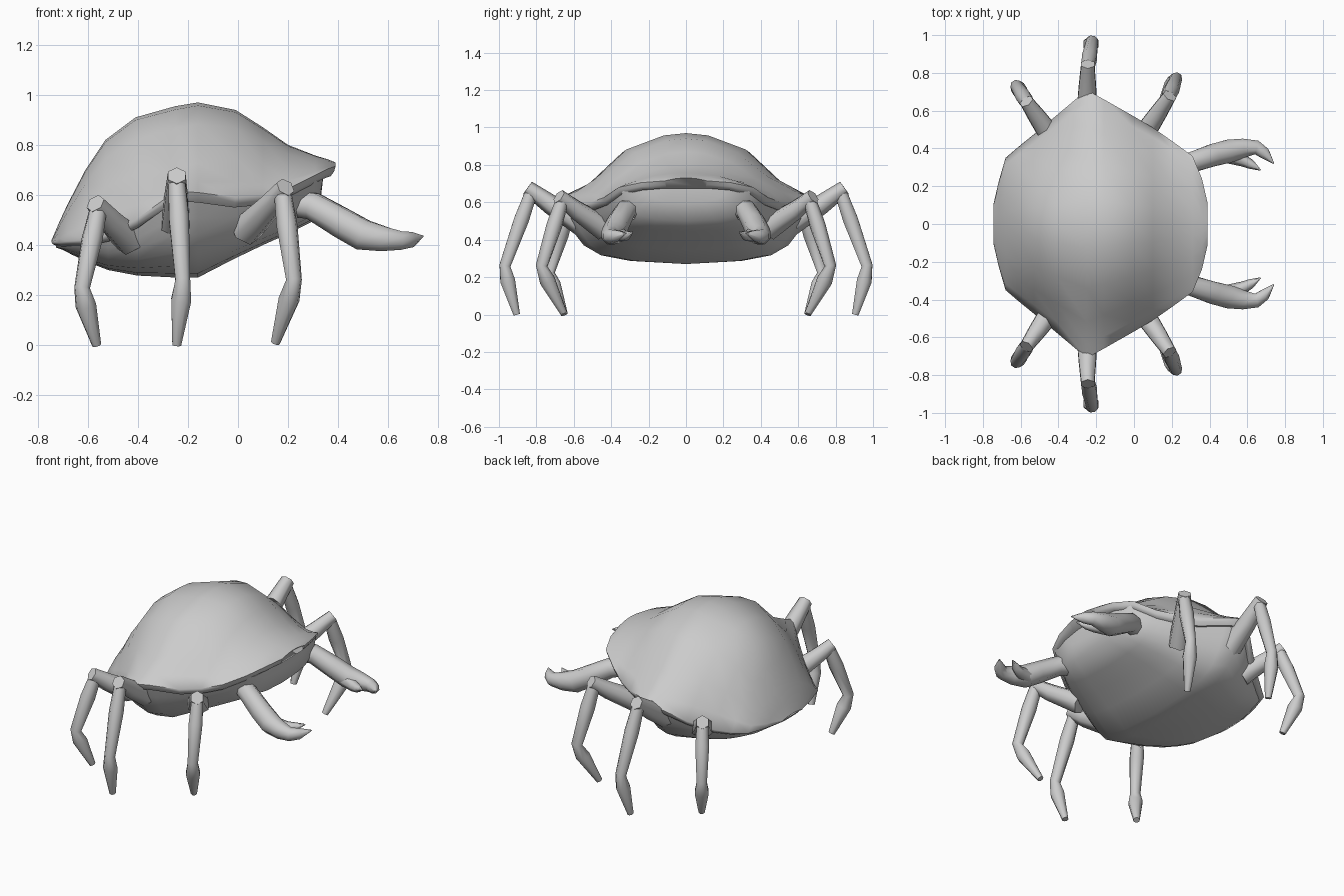
import bpy, bmesh, math
from mathutils import Vector

if "Cube" in bpy.data.objects:
    bpy.data.objects.remove(bpy.data.objects["Cube"])

grey = bpy.data.materials.new("shell_grey")
grey.diffuse_color = (0.6, 0.6, 0.6, 1)
grey.use_nodes = True
grey.node_tree.nodes["Principled BSDF"].inputs["Base Color"].default_value = grey.diffuse_color


def finish(name, bm, angle):
    bmesh.ops.remove_doubles(bm, verts=bm.verts, dist=0.0005)
    bmesh.ops.recalc_face_normals(bm, faces=bm.faces)
    me = bpy.data.meshes.new(name)
    bm.to_mesh(me)
    bm.free()
    me.materials.append(grey)
    ob = bpy.data.objects.new(name, me)
    bpy.context.collection.objects.link(ob)
    bpy.context.view_layer.objects.active = ob
    ob.select_set(True)
    bpy.ops.object.shade_smooth_by_angle(angle=math.radians(angle))
    ob.select_set(False)
    return ob


def loft(bm, rings, closed):
    rows = [[bm.verts.new(p) for p in ring] for ring in rings]
    n = len(rows[0])
    for a, b in zip(rows, rows[1:]):
        for i in range(n if closed else n - 1):
            j = (i + 1) % n
            bm.faces.new((a[i], a[j], b[j], b[i]))
    return rows


def lerp(a, b, t):
    return a + (b - a) * t


# carapace stations: x, half width, rim height, top height, belly height
stations = [
    (-0.745, 0.10, 0.41, 0.42, 0.395), (-0.715, 0.23, 0.41, 0.49, 0.38),
    (-0.68, 0.35, 0.415, 0.565, 0.362), (-0.61, 0.41, 0.42, 0.70, 0.33),
    (-0.53, 0.475, 0.44, 0.82, 0.30), (-0.41, 0.575, 0.50, 0.91, 0.278),
    (-0.25, 0.71, 0.615, 0.955, 0.27), (-0.16, 0.66, 0.61, 0.97, 0.27),
    (-0.01, 0.575, 0.59, 0.94, 0.345), (0.10, 0.51, 0.60, 0.87, 0.40),
    (0.20, 0.44, 0.625, 0.80, 0.445), (0.31, 0.36, 0.68, 0.757, 0.50),
    (0.36, 0.24, 0.705, 0.742, 0.60), (0.39, 0.11, 0.715, 0.73, 0.665),
]
flared = [(1, 0), (0.9, 0.08), (0.73, 0.25), (0.48, 0.74), (0.18, 0.96), (0, 1)]


def mirror_row(half):
    return half + [(x, -y, z) for x, y, z in reversed(half[:-1])]


# domed shell with a rounded lip turned under the rim
rings = []
for x, w, rim, top, _ in stations:
    dome = min(1, max(0, (-0.25 - x) / 0.2)) if x < -0.25 else min(0.85, (x + 0.25) / 0.3)
    lip = lerp(0.014, 0.04, min(1, max(0, (x + 0.75) / 0.5)))
    half = [(lerp(-0.17, x, 0.9), w * 0.88, rim - lip * 0.85),
            (lerp(-0.17, x, 0.965), w * 0.965, rim - lip),
            (lerp(-0.17, x, 0.99), w * 0.99, rim - lip * 0.5)]
    half += [(x, w * t, rim + (top - rim) * lerp(f, 1 - t ** 2.2, dome)) for t, f in flared]
    rings.append(mirror_row(half))
bm = bmesh.new()
rows = loft(bm, rings, False)
for row in (rows[0], rows[-1]):
    bm.faces.new(row)
finish("shell", bm, 60)

# rounded underbody
belly = [(0.95, 0), (0.9, 0.28), (0.85, 0.48), (0.77, 0.7), (0.64, 0.86), (0.42, 0.95), (0, 1)]
rings = []
for x, w, rim, _, low in stations:
    bx = lerp(-0.17, x, 0.97) if x < 0 else min(x, 0.32 + (x - 0.31) * 0.25)
    z0 = rim - 0.012
    rings.append(mirror_row([(bx, w * t, lerp(z0, min(low, z0 - 0.008), f)) for t, f in belly]))
bm = bmesh.new()
rows = loft(bm, rings, False)
for row in (rows[0], rows[-1]):
    bm.faces.new(row)
finish("underbody", bm, 80)


def limb(name, path, side, sides=8, angle=60):
    """Tapered tube through (x, y, z, radius) points, plus its mirrored twin."""
    pts = [Vector(p[:3]) for p in path]
    side = Vector(side).normalized()
    for label, sign in (("left", 1), ("right", -1)):
        bm = bmesh.new()
        rings = []
        for i, p in enumerate(pts):
            t = (pts[min(i + 1, len(pts) - 1)] - pts[max(i - 1, 0)]).normalized()
            u = (side - t * side.dot(t)).normalized()
            v = t.cross(u)
            ring = []
            for s in range(sides):
                a = math.tau * (s + 0.5) / sides
                q = p + (u * math.cos(a) + v * math.sin(a)) * path[i][3]
                ring.append((q.x, q.y * sign, q.z))
            rings.append(ring)
        rows = loft(bm, rings, True)
        bm.faces.new(rows[0])
        bm.faces.new(rows[-1])
        finish(label + "_" + name, bm, angle)


# walking legs: root, elbow, knee, foot
legs = {
    "front_leg": ((0.03, 0.44, 0.46), (0.18, 0.665, 0.61), (0.225, 0.775, 0.25), (0.15, 0.655, 0.01)),
    "middle_leg": ((-0.25, 0.52, 0.46), (-0.245, 0.83, 0.655), (-0.22, 0.972, 0.25), (-0.245, 0.905, 0)),
    "back_leg": ((-0.43, 0.45, 0.42), (-0.56, 0.635, 0.545), (-0.625, 0.735, 0.22), (-0.565, 0.65, 0)),
}
for name, pts in legs.items():
    root, elbow, knee, foot = map(Vector, pts)
    out = elbow - root
    side = Vector((out.y, -out.x, 0))
    mid = root.lerp(elbow, 0.65)
    tip = elbow + out.normalized() * 0.02 + Vector((0, 0, 0.012))
    limb(name + "_upper", [(*root, 0.068), (*mid, 0.053), (*tip, 0.04)], side, 6)
    top = elbow - Vector((0, 0, 0.01))
    limb(name + "_lower", [(*top, 0.036), (*top.lerp(knee, 0.35), 0.043),
                           (*top.lerp(knee, 0.97), 0.032),
                           (*knee.lerp(foot, 0.28), 0.043), (*foot, 0.019)], side, 8)

# claws: arm with hooked outer finger, and a short inner finger
limb("claw_arm", [(0.18, 0.25, 0.575, 0.057), (0.3, 0.325, 0.555, 0.058),
                  (0.42, 0.365, 0.485, 0.064), (0.5, 0.385, 0.44, 0.066),
                  (0.58, 0.402, 0.425, 0.054), (0.65, 0.405, 0.418, 0.04),
                  (0.69, 0.375, 0.422, 0.033), (0.74, 0.32, 0.435, 0.003)], (0, 0, 1))
limb("claw_finger", [(0.5, 0.365, 0.43, 0.045), (0.58, 0.335, 0.42, 0.032),
                     (0.62, 0.315, 0.425, 0.025), (0.67, 0.285, 0.44, 0.003)], (0, 0, 1), 6)
